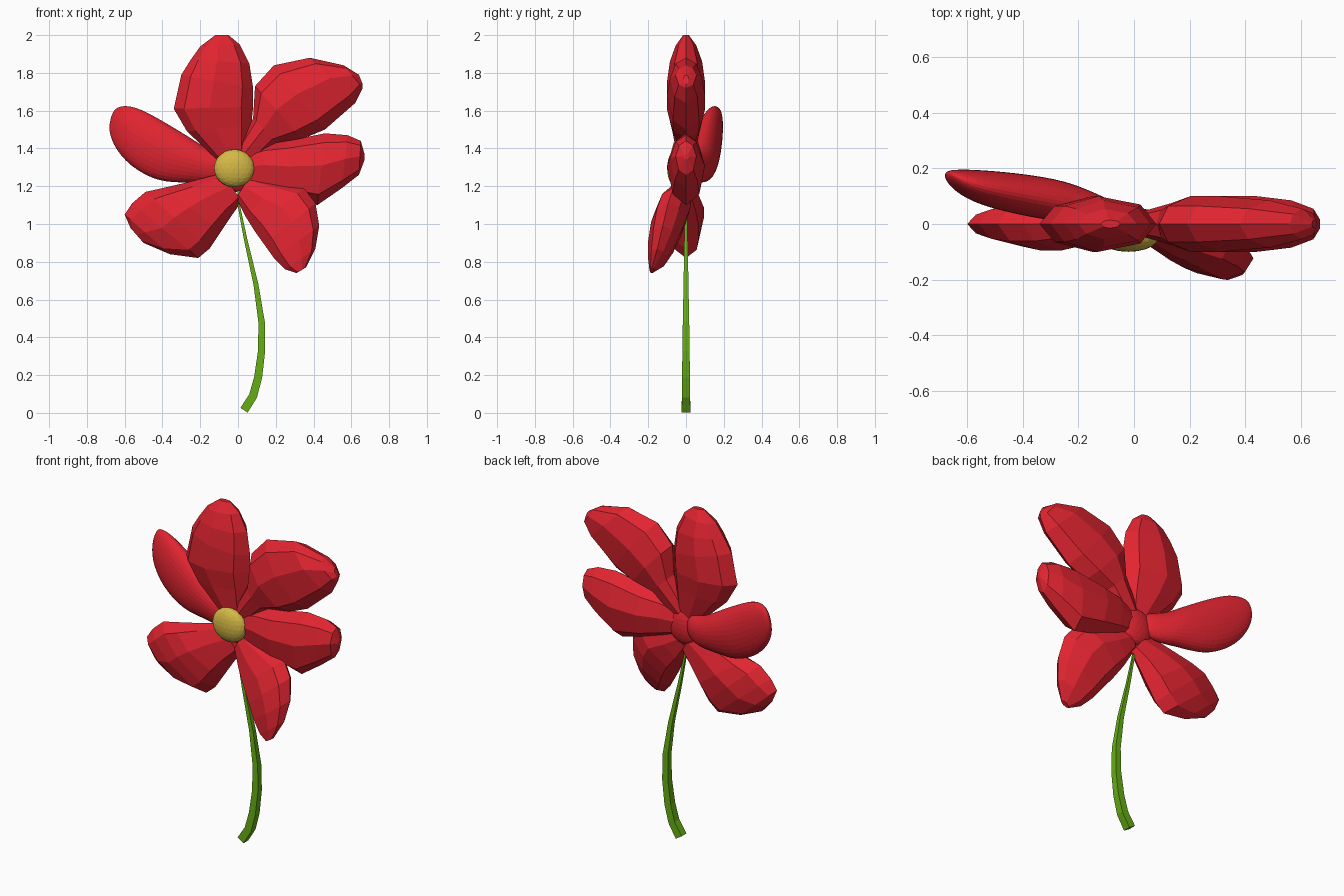
import bpy
import bmesh
from mathutils import Vector

cube = bpy.data.objects.get("Cube")
if cube:
    bpy.data.objects.remove(cube, do_unlink=True)


def make_material(name, rgb):
    mat = bpy.data.materials.new(name)
    mat.use_nodes = True
    colour = (*rgb, 1.0)
    mat.diffuse_color = colour
    shader = next(n for n in mat.node_tree.nodes if n.type == 'BSDF_PRINCIPLED')
    shader.inputs["Base Color"].default_value = colour
    return mat


RED = make_material("petal red", (0.75, 0.018, 0.03))
YELLOW = make_material("pollen yellow", (0.66, 0.48, 0.06))
GREEN = make_material("stem green", (0.13, 0.42, 0.007))


def finish(name, bm, mat):
    """Turn a bmesh into a flat-shaded object with one material."""
    bmesh.ops.recalc_face_normals(bm, faces=bm.faces)
    mesh = bpy.data.meshes.new(name)
    bm.to_mesh(mesh)
    bm.free()
    mesh.materials.append(mat)
    obj = bpy.data.objects.new(name, mesh)
    bpy.context.collection.objects.link(obj)
    return obj


def loft(name, rings, mat):
    """Skin a row of closed rings and cap both ends."""
    bm = bmesh.new()
    rows = [[bm.verts.new(p) for p in ring] for ring in rings]
    count = len(rows[0])
    for a, b in zip(rows, rows[1:]):
        for i in range(count):
            j = (i + 1) % count
            bm.faces.new((a[i], a[j], b[j], b[i]))
    bm.faces.new(rows[0])
    bm.faces.new(rows[-1])
    return finish(name, bm, mat)


# Petal cross-section: position from rim to rim, and share of the thickness
HALF = [(0.13, 0.65), (0.45, 1), (0.85, 0.7)]
SECTION = [(0, 0)] + HALF + [(1, 0)] + [(s, -t) for s, t in reversed(HALF)]
THICKNESS = [0.04, 0.075, 0.1, 0.1, 0.085, 0.055, 0.015]


def petal(name, stations, lean=(0, 0), thick=1.0):
    """Loft between two rims; stations hold x, z of both rims in hundredths."""
    rings = []
    for i, (ax, az, bx, bz) in enumerate(stations):
        y = lean[0] + (lean[1] - lean[0]) * i / (len(stations) - 1)
        a = Vector((ax / 100, y, az / 100))
        b = Vector((bx / 100, y, bz / 100))
        depth = Vector((0, THICKNESS[i] * thick, 0))
        rings.append([a.lerp(b, s) + depth * t for s, t in SECTION])
    return loft(name, rings, RED)


# Petals, clockwise from the top
petal("top_petal", [
    (-10, 133, 4, 133), (-27, 149, 7, 152), (-34, 161, 8, 162),
    (-30, 179, 8, 172), (-25, 187, 6, 185), (-20, 194, 1, 195),
    (-12, 200, -5, 200)])
petal("upper_left_petal", [
    (-2, 138, 5, 130), (8, 156, 20, 143), (9, 173, 34, 145),
    (19, 184, 46, 150), (38, 188, 62, 164), (56, 184, 66, 172),
    (64, 179, 66, 174)])
petal("left_petal", [
    (2, 137, 2, 122), (14, 142, 14, 118), (26, 144, 27, 114),
    (46, 148, 42, 110), (58, 147, 55, 119), (65, 144, 64, 126),
    (67, 137, 67, 134)])
petal("lower_left_petal", [
    (6, 125, -1, 114), (20, 122, 4, 104), (35, 119, 9, 96),
    (41, 111, 14, 89), (43, 99, 19, 82), (41, 87, 25, 76),
    (36, 77, 31, 74)], lean=(-0.01, -0.18), thick=0.9)
petal("lower_right_petal", [
    (-8, 127, 2, 112), (-27, 122, -3, 105), (-40, 119, -9, 96),
    (-49, 117, -15, 87), (-56, 111, -21, 82), (-60, 105, -36, 84),
    (-57, 98, -50, 90)], thick=0.95)

# The rounder petal that leans backwards
round_petal = petal("right_petal", [
    (-3, 138, -3, 123), (-14, 139, -14, 120), (-24, 146, -25, 121),
    (-38, 155, -42, 120), (-52, 163, -58, 129), (-61, 164, -67, 141),
    (-66, 161, -69, 152)], lean=(0.03, 0.18), thick=0.85)
rounding = round_petal.modifiers.new("rounding", 'SUBSURF')
rounding.levels = rounding.render_levels = 2


# Flower core and pollen disc
def squashed_ball(name, centre, radii, mat):
    bm = bmesh.new()
    bmesh.ops.create_icosphere(bm, subdivisions=3, radius=1)
    bmesh.ops.scale(bm, vec=radii, verts=bm.verts)
    bmesh.ops.translate(bm, vec=centre, verts=bm.verts)
    return finish(name, bm, mat)


squashed_ball("flower_core", (-0.01, 0.01, 1.28), (0.11, 0.05, 0.11), RED)
squashed_ball("pollen_disc", (-0.02, -0.05, 1.295), (0.107, 0.05, 0.1), YELLOW)

# Stem: a square bar that swells towards the foot (x, z, half width)
PATH = [(0, 1.24, 0.004), (0.004, 1.1, 0.006), (0.04, 0.92, 0.009),
        (0.095, 0.68, 0.013), (0.125, 0.48, 0.017), (0.125, 0.33, 0.019),
        (0.107, 0.19, 0.021), (0.08, 0.09, 0.022), (0.032, 0.014, 0.023)]
stem_rings = []
for i, (x, z, r) in enumerate(PATH):
    before, after = PATH[max(i - 1, 0)], PATH[min(i + 1, len(PATH) - 1)]
    along = Vector((after[0] - before[0], 0, after[1] - before[1])).normalized()
    side = Vector((-along.z, 0, along.x)) * r
    depth = Vector((0, r, 0))
    mid = Vector((x, 0, z))
    stem_rings.append([mid + side * u + depth * v
                       for u, v in ((1, 1), (1, -1), (-1, -1), (-1, 1))])
loft("stem", stem_rings, GREEN)
